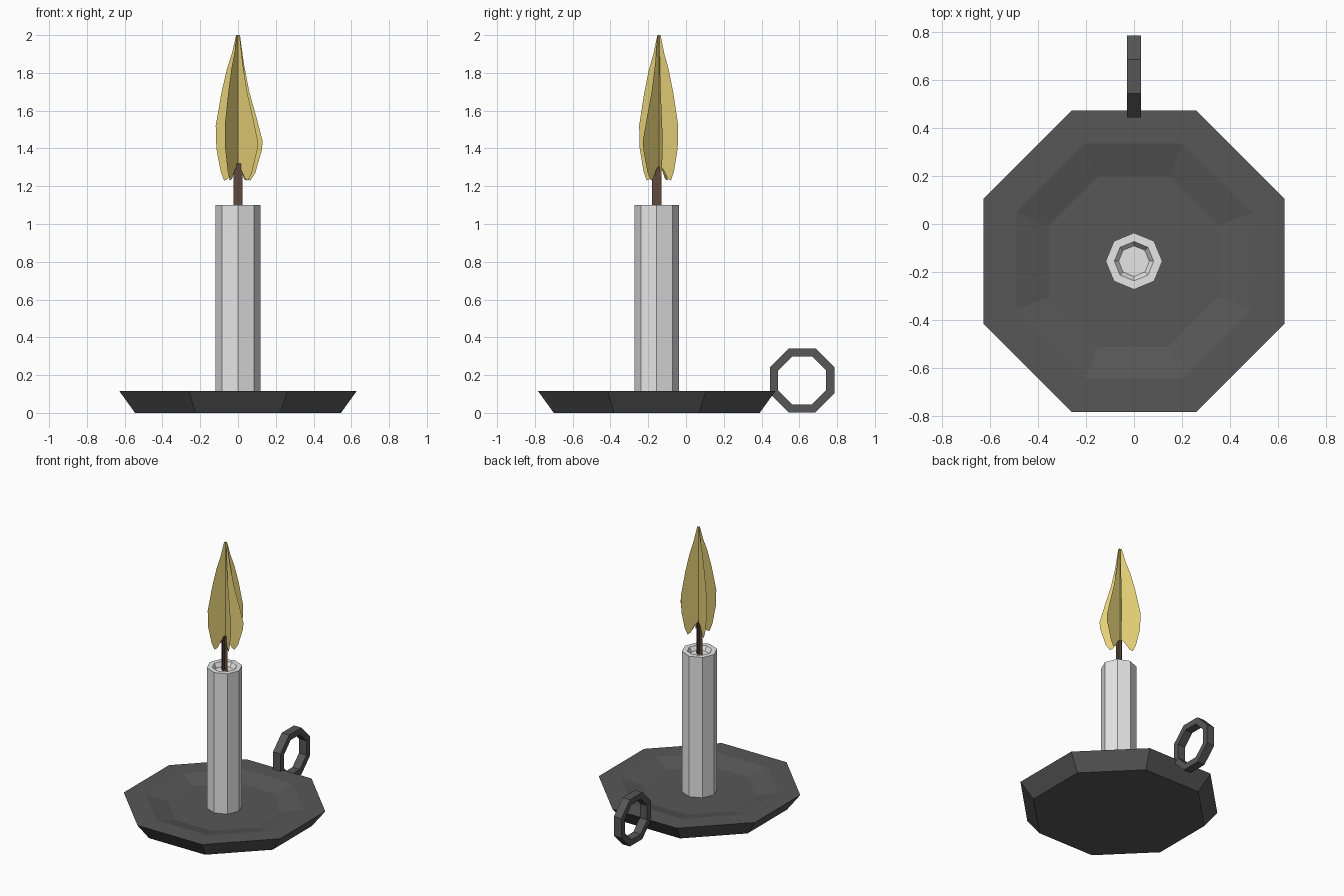
import bpy, bmesh, math
from mathutils import Vector

if "Cube" in bpy.data.objects:
    bpy.data.objects.remove(bpy.data.objects["Cube"])

CY = -0.155                        # candle and dish axis
APO = 1 / math.cos(math.pi / 8)    # octagon apothem -> corner radius


def material(name, rgb):
    m = bpy.data.materials.new(name)
    m.diffuse_color = (*rgb, 1)
    m.use_nodes = True
    m.node_tree.nodes["Principled BSDF"].inputs["Base Color"].default_value = m.diffuse_color
    return m


iron = material("dark_iron", (0.095, 0.095, 0.095))
wax = material("white_wax", (0.79, 0.79, 0.79))
string = material("brown_wick", (0.115, 0.065, 0.045))
fire = material("yellow_flame", (0.84, 0.68, 0.2))


def make(name, bm, mat, fix=True):
    if fix:
        bmesh.ops.recalc_face_normals(bm, faces=bm.faces)
    me = bpy.data.meshes.new(name)
    bm.to_mesh(me)
    bm.free()
    me.materials.append(mat)
    ob = bpy.data.objects.new(name, me)
    bpy.context.collection.objects.link(ob)
    return ob


def octagon_lathe(name, profile, turn, mat, axis="Z", centre=(0, CY, 0), closed=False):
    """Spin a (radius, height) profile in 8 steps; cap the ends unless it is a loop."""
    bm = bmesh.new()
    rings = []
    for r, h in profile:
        ring = []
        for i in range(8):
            a = turn + i * math.pi / 4
            c, s = r * math.cos(a), r * math.sin(a)
            p = Vector((c, s, h)) if axis == "Z" else Vector((h, c, s))
            ring.append(bm.verts.new(p + Vector(centre)))
        rings.append(ring)
    pairs = list(zip(rings, rings[1:]))
    if closed:
        pairs.append((rings[-1], rings[0]))
    else:
        bm.faces.new(rings[0])
        bm.faces.new(rings[-1])
    for a, b in pairs:
        for i in range(8):
            j = (i + 1) % 8
            bm.faces.new((a[i], a[j], b[j], b[i]))
    return make(name, bm, mat)


# Dish with sloped sides and a shallow well
octagon_lathe("dish", [(0.545 * APO, 0), (0.628 * APO, 0.115), (0.49 * APO, 0.115),
                       (0.355 * APO, 0.08)], math.pi / 8, iron)

# Finger ring standing behind the dish
octagon_lathe("ring_handle", [(0.17 * APO, -0.03), (0.17 * APO, 0.03),
                              (0.127 * APO, 0.03), (0.127 * APO, -0.03)],
              math.pi / 8, iron, "X", (0, 0.615, 0.172), True)

# Candle with a hollow around the wick
octagon_lathe("candle", [(0.118, 0.078), (0.118, 1.1), (0.082, 1.1), (0.064, 1.07)], 0, wax)

# Wick: two crossed sheets
bm = bmesh.new()
for dx, dy in ((0.025, 0), (0, 0.025)):
    bm.faces.new([bm.verts.new((s * dx, CY + s * dy, z))
                  for s, z in ((-1, 1.07), (1, 1.07), (1, 1.32), (-1, 1.32))])
make("wick", bm, string, False)

# Flame: upright leaf-shaped sheets around a shared axis
full = [(0.08, 2.0), (0.28, 1.9), (0.5, 1.82), (0.75, 1.69), (1.0, 1.52), (0.97, 1.4),
        (0.78, 1.28), (0.62, 1.23), (0.45, 1.24), (0.22, 1.29), (0, 1.31)]
low = [(0.08, 2.0), (0.25, 1.84), (0.46, 1.7), (0.76, 1.56), (1.0, 1.44), (0.97, 1.39),
       (0.7, 1.27), (0.5, 1.23), (0.35, 1.24), (0.15, 1.29), (0, 1.31)]
vanes = [((-0.118, 0.07), full), ((0.105, -0.085), low), ((-0.07, -0.105), full),
         ((0.07, 0.102), full), ((0.13, 0.02), low)]
bm = bmesh.new()
for (dx, dy), outline in vanes:
    pts = [(0, 2.0)] + outline
    bm.faces.new([bm.verts.new((f * dx, -0.143 + f * dy, z)) for f, z in pts])
make("flame", bm, fire, False)
